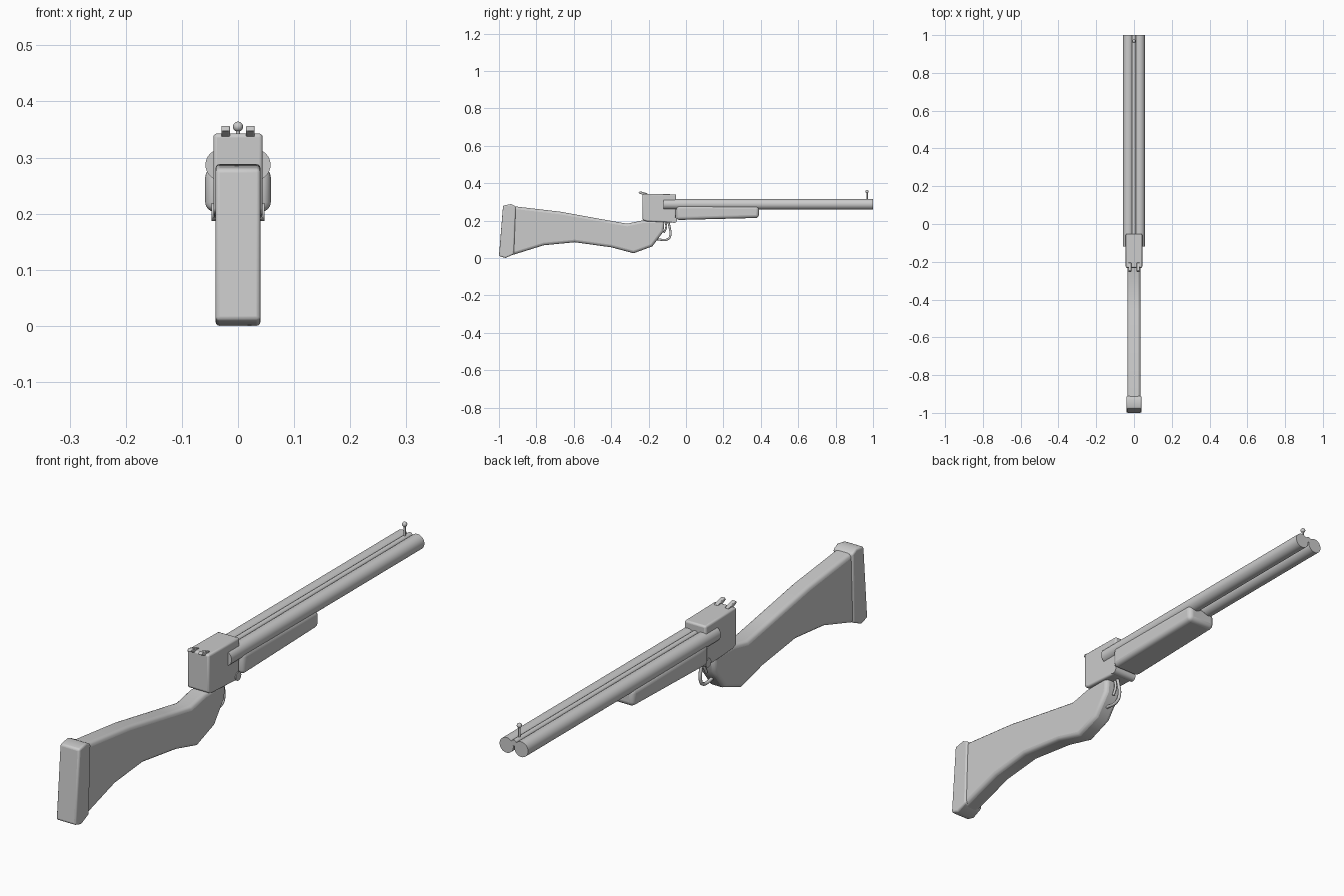
import bpy, bmesh, math
from mathutils import Vector

if "Cube" in bpy.data.objects:
    bpy.data.objects.remove(bpy.data.objects["Cube"])

grey = bpy.data.materials.new("satin_grey")
grey.diffuse_color = (0.6, 0.6, 0.6, 1)
grey.use_nodes = True
grey.node_tree.nodes["Principled BSDF"].inputs["Base Color"].default_value = grey.diffuse_color


def finish(name, bm, bevel=0, segments=3, angle=40):
    bmesh.ops.recalc_face_normals(bm, faces=bm.faces)
    mesh = bpy.data.meshes.new(name)
    bm.to_mesh(mesh)
    bm.free()
    ob = bpy.data.objects.new(name, mesh)
    bpy.context.collection.objects.link(ob)
    mesh.materials.append(grey)
    if bevel:
        mod = ob.modifiers.new("soft_edges", 'BEVEL')
        mod.width, mod.segments = bevel, segments
        mod.limit_method, mod.angle_limit = 'ANGLE', math.radians(50)
    bpy.ops.object.select_all(action='DESELECT')
    ob.select_set(True)
    bpy.context.view_layer.objects.active = ob
    bpy.ops.object.shade_smooth_by_angle(angle=math.radians(angle))
    return ob


def slab(name, profile, half, x=0, bevel=0, segments=3):
    """Extrude a (y, z) side profile across x."""
    bm = bmesh.new()
    face = bm.faces.new([bm.verts.new((x - half, y, z)) for y, z in profile])
    new = bmesh.ops.extrude_face_region(bm, geom=[face])["geom"]
    bmesh.ops.translate(bm, vec=(2 * half, 0, 0),
                        verts=[v for v in new if isinstance(v, bmesh.types.BMVert)])
    return finish(name, bm, bevel, segments)


def rod(name, start, end, radius, sides=32):
    bm = bmesh.new()
    a, b = Vector(start), Vector(end)
    bmesh.ops.create_cone(bm, cap_ends=True, segments=sides, radius1=radius,
                          radius2=radius, depth=(b - a).length)
    bm.transform((b - a).to_track_quat('Z', 'Y').to_matrix().to_4x4())
    bmesh.ops.translate(bm, vec=(a + b) / 2, verts=bm.verts)
    return finish(name, bm)


def tube(name, points, radius):
    """Round wire bent through points in the centre plane."""
    curve = bpy.data.curves.new(name, 'CURVE')
    curve.dimensions = '3D'
    curve.bevel_depth, curve.bevel_resolution = radius, 3
    curve.use_fill_caps = True
    spline = curve.splines.new('BEZIER')
    spline.bezier_points.add(len(points) - 1)
    for p, (y, z) in zip(spline.bezier_points, points):
        p.co = (0, y, z)
        p.handle_left_type = p.handle_right_type = 'AUTO'
    curve.materials.append(grey)
    ob = bpy.data.objects.new(name, curve)
    bpy.context.collection.objects.link(ob)


# Stock with its grip, and the slightly wider butt pad
slab("stock", [(-0.97, 0.012), (-0.94, 0.012), (-0.76, 0.068), (-0.595, 0.084),
               (-0.40, 0.057), (-0.28, 0.025), (-0.18, 0.062), (-0.12, 0.142),
               (-0.115, 0.2), (-0.235, 0.2), (-0.315, 0.183), (-0.45, 0.207),
               (-0.67, 0.247), (-0.91, 0.275), (-0.95, 0.278)], 0.034, bevel=0.014)
slab("butt_pad", [(-1.0, 0.01), (-0.965, 0.0), (-0.92, 0.02), (-0.91, 0.276),
                  (-0.935, 0.288), (-0.978, 0.28)], 0.04, bevel=0.007)

# Receiver block
slab("receiver", [(-0.232, 0.203), (-0.21, 0.196), (-0.055, 0.188),
                  (-0.052, 0.34), (-0.232, 0.343)], 0.044, bevel=0.007)
rod("hinge_pin", (-0.047, -0.064, 0.203), (0.047, -0.064, 0.203), 0.016, 20)

# Twin barrels with the rib between them
for side, tag in ((-1, "left"), (1, "right")):
    rod(f"{tag}_barrel", (side * 0.03, -0.12, 0.287), (side * 0.03, 1.0, 0.287), 0.028)
    # Hammer leaning back over the receiver
    slab(f"{tag}_hammer", [(-0.255, 0.348), (-0.247, 0.357), (-0.205, 0.345),
                           (-0.205, 0.333), (-0.225, 0.334)], 0.0075,
         x=side * 0.022, bevel=0.002, segments=2)
rod("rib", (0, -0.06, 0.303), (0, 1.0, 0.303), 0.011, 16)

# Fore-end under the barrels
slab("fore_end", [(-0.052, 0.203), (0.39, 0.214), (0.39, 0.277), (0.0, 0.282),
                  (-0.052, 0.282)], 0.0585, bevel=0.017, segments=4)

# Trigger guard and trigger
tube("trigger_guard", [(-0.095, 0.195), (-0.088, 0.165), (-0.083, 0.125),
                       (-0.095, 0.102), (-0.16, 0.10)], 0.006)
tube("trigger", [(-0.11, 0.195), (-0.106, 0.165), (-0.118, 0.135)], 0.005)

# Bead front sight
rod("sight_post", (0, 0.968, 0.305), (0, 0.968, 0.35), 0.004, 12)
bm = bmesh.new()
bmesh.ops.create_uvsphere(bm, u_segments=16, v_segments=10, radius=0.009)
bmesh.ops.translate(bm, vec=(0, 0.968, 0.355), verts=bm.verts)
finish("sight_bead", bm)
